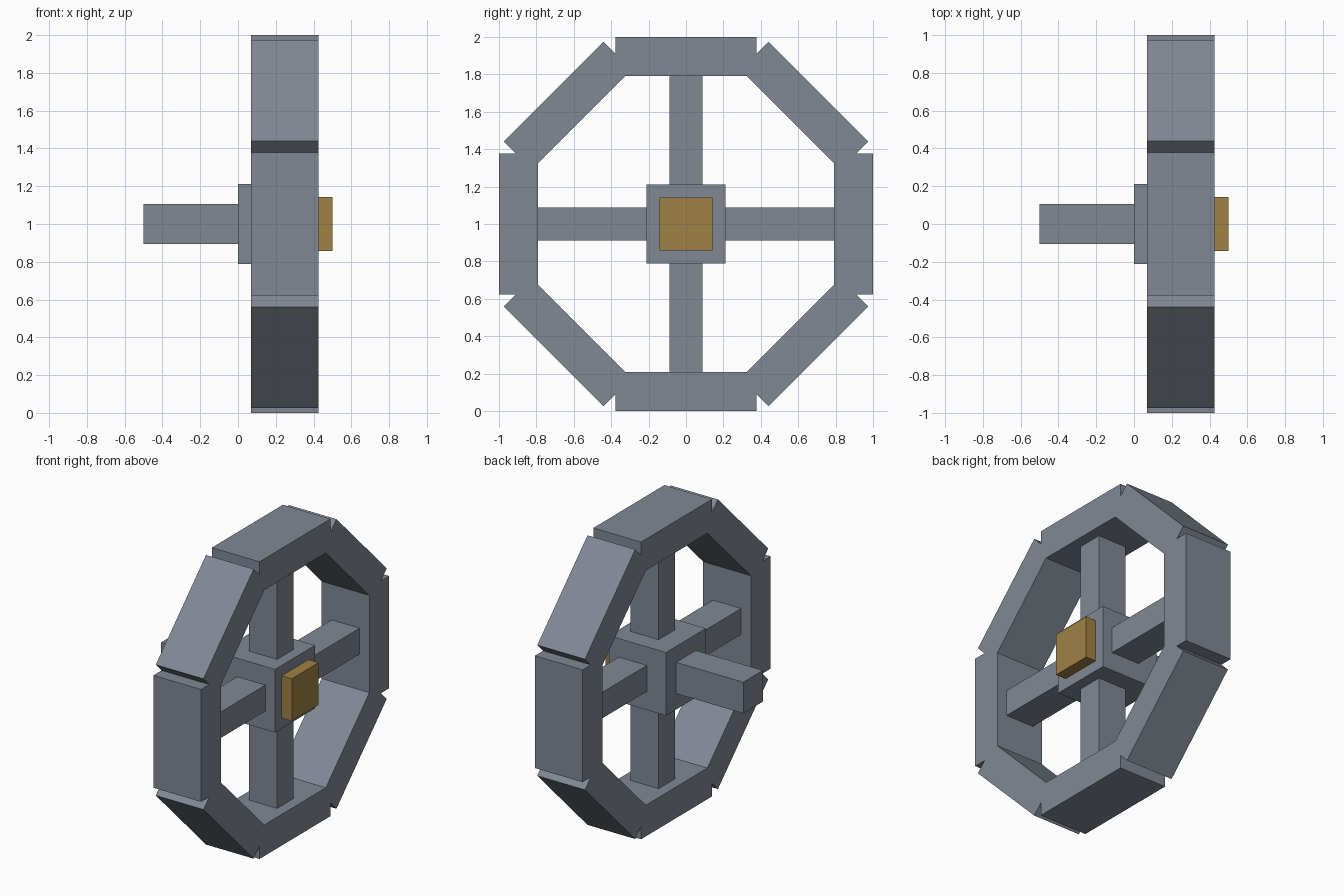
import bpy
import math
from mathutils import Matrix, Vector

cube = bpy.data.objects.get("Cube")
if cube:
    bpy.data.objects.remove(cube, do_unlink=True)


def make_material(name, rgb):
    mat = bpy.data.materials.new(name)
    mat.use_nodes = True
    mat.diffuse_color = (*rgb, 1)
    mat.node_tree.nodes["Principled BSDF"].inputs["Base Color"].default_value = (*rgb, 1)
    return mat


STEEL = make_material("steel grey", (0.22, 0.25, 0.30))
BRASS = make_material("brass", (0.35, 0.22, 0.06))

CENTRE = Vector((0, 0, 1))      # wheel axis runs along x through this point
WHEEL_X = 0.2475                # middle plane of the rim
RIM_OUTER, RIM_INNER = 1.0, 0.79
HUB_HALF = 0.2125


def box(name, low, high, mat, angle=0.0):
    """Box between two corners relative to the axle, turned about the axle."""
    low, high = Vector(low), Vector(high)
    bpy.ops.mesh.primitive_cube_add(size=1)
    obj = bpy.context.object
    obj.name = name
    size = Matrix.Diagonal((*(high - low), 1))
    turn = Matrix.Rotation(angle, 4, 'X')
    obj.data.transform(turn @ Matrix.Translation((low + high) / 2) @ size)
    obj.location = CENTRE
    obj.data.materials.append(mat)
    return obj


def radial_box(name, half_width, half_length, inner, outer, angle):
    """Box standing out from the axle between two radii."""
    return box(name, (WHEEL_X - half_width, -half_length, inner),
               (WHEEL_X + half_width, half_length, outer), STEEL, angle)


# Rim: eight straight blocks
for i in range(8):
    radial_box(f"rim_block_{i + 1}", 0.1775, 0.378, RIM_INNER, RIM_OUTER, i * math.pi / 4)

# Spokes: four bars from hub to rim
for i in range(4):
    radial_box(f"spoke_{i + 1}", 0.105, 0.0875, HUB_HALF, RIM_INNER, i * math.pi / 2)

# Hub, axle and end cap
box("hub", (0, -HUB_HALF, -HUB_HALF), (0.425, HUB_HALF, HUB_HALF), STEEL)
box("axle", (-0.5, -0.105, -0.105), (0, 0.105, 0.105), STEEL)
box("hub_cap", (0.425, -0.1425, -0.1425), (0.5, 0.1425, 0.1425), BRASS)
